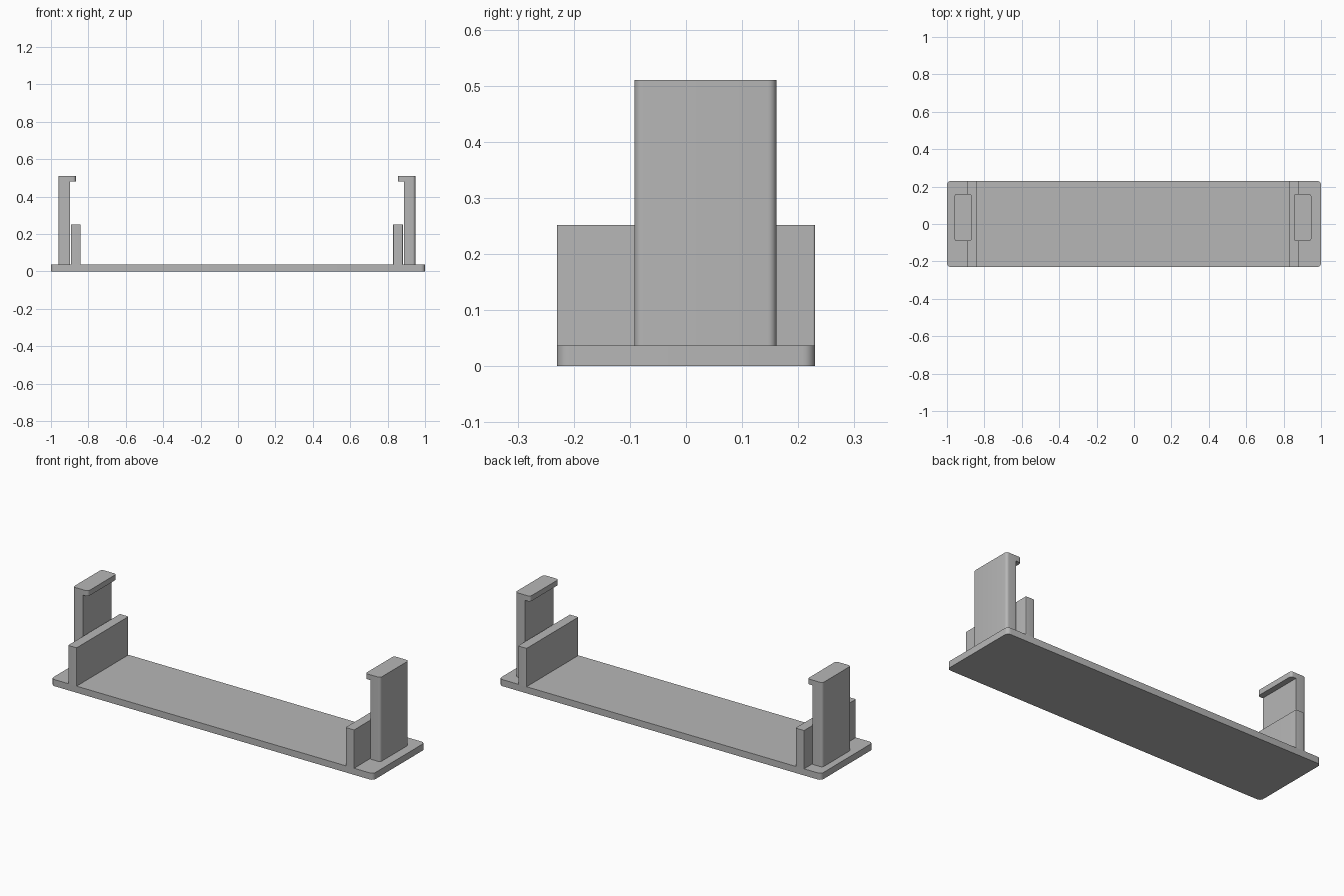
import bpy
import bmesh

cube = bpy.data.objects.get("Cube")
if cube:
    bpy.data.objects.remove(cube, do_unlink=True)

grey = bpy.data.materials.new("plain grey")
grey.use_nodes = True
COLOUR = (0.47, 0.47, 0.47, 1)
grey.diffuse_color = COLOUR
grey.node_tree.nodes["Principled BSDF"].inputs["Base Color"].default_value = COLOUR


def extrude_profile(name, profile, y0, y1, radius):
    """Extrude an x-z profile along y and round its outermost upright edges."""
    bm = bmesh.new()
    face = bm.faces.new([bm.verts.new((x, y0, z)) for x, z in profile])
    new = bmesh.ops.extrude_face_region(bm, geom=[face])["geom"]
    moved = [v for v in new if isinstance(v, bmesh.types.BMVert)]
    bmesh.ops.translate(bm, verts=moved, vec=(0, y1 - y0, 0))
    bmesh.ops.recalc_face_normals(bm, faces=bm.faces)
    xs = [x for x, z in profile]
    limits = (min(xs), max(xs))

    def is_outer_upright(edge):
        a, b = (v.co for v in edge.verts)
        upright = abs(a.x - b.x) < 1e-5 and abs(a.y - b.y) < 1e-5
        return upright and min(abs(a.x - m) for m in limits) < 1e-5

    corners = [e for e in bm.edges if is_outer_upright(e)]
    bmesh.ops.bevel(bm, geom=corners, offset=radius, offset_type='OFFSET',
                    segments=6, profile=0.5, affect='EDGES', clamp_overlap=True)
    mesh = bpy.data.meshes.new(name)
    bm.to_mesh(mesh)
    bm.free()
    mesh.materials.append(grey)
    obj = bpy.data.objects.new(name, mesh)
    bpy.context.collection.objects.link(obj)
    bpy.ops.object.select_all(action='DESELECT')
    obj.select_set(True)
    bpy.context.view_layer.objects.active = obj
    bpy.ops.object.shade_smooth_by_angle(angle=0.6)
    return obj


def box(x0, x1, z0, z1):
    return [(x0, z0), (x1, z0), (x1, z1), (x0, z1)]


BASE_TOP = 0.037
HALF_DEPTH = 0.23
SHIFT = -0.006  # the uprights sit slightly off centre

# Base plate
extrude_profile("base_plate", box(-1, 1, 0, BASE_TOP), -HALF_DEPTH, HALF_DEPTH, 0.022)

for side, s in (("left", 1), ("right", -1)):
    # Low inner wall across the plate
    extrude_profile(side + "_wall",
                    box(SHIFT + s * 0.835, SHIFT + s * 0.888, BASE_TOP, 0.252),
                    -HALF_DEPTH, HALF_DEPTH, 0.004)

    # Tall clip post with a hook facing inward
    hook = [(0.954, BASE_TOP), (0.954, 0.51), (0.861, 0.51),
            (0.861, 0.48), (0.893, 0.48), (0.893, BASE_TOP)]
    extrude_profile(side + "_clip_post", [(SHIFT + s * x, z) for x, z in hook],
                    -0.092, 0.161, 0.015)
